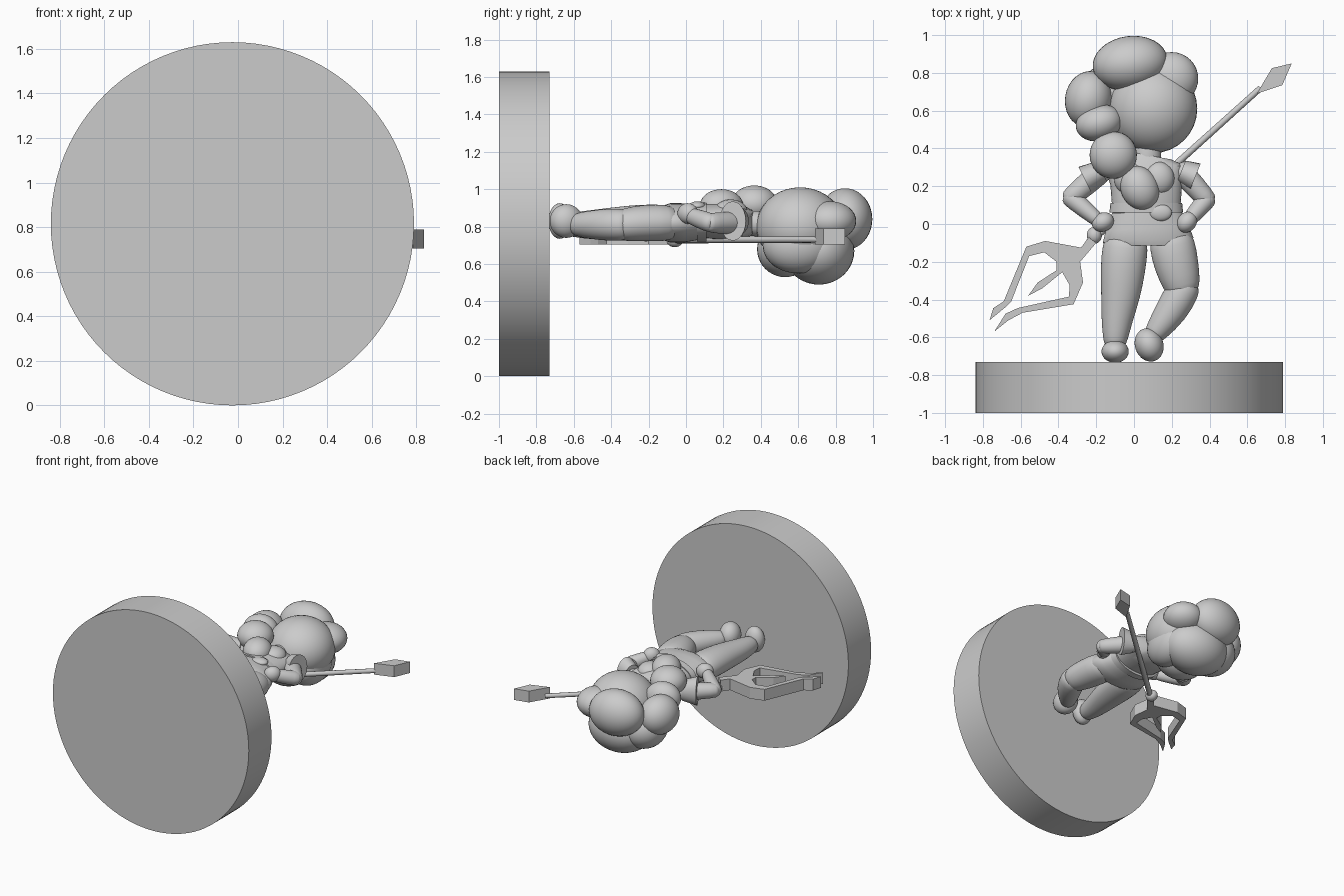
import bpy, bmesh, math
from mathutils import Vector, Matrix

cube = bpy.data.objects.get("Cube")
if cube:
    bpy.data.objects.remove(cube, do_unlink=True)

# Single plain material
grey = bpy.data.materials.new("plain grey")
grey.use_nodes = True
colour = (0.6, 0.6, 0.6, 1)
grey.diffuse_color = colour
grey.node_tree.nodes["Principled BSDF"].inputs["Base Color"].default_value = colour


def finish(name, bm, smooth=True, subdivide=0):
    """Turn a bmesh into a named object."""
    bmesh.ops.recalc_face_normals(bm, faces=bm.faces)
    mesh = bpy.data.meshes.new(name)
    bm.to_mesh(mesh)
    bm.free()
    mesh.materials.append(grey)
    if smooth:
        mesh.shade_smooth()
        mesh.set_sharp_from_angle(angle=math.radians(40))
    obj = bpy.data.objects.new(name, mesh)
    bpy.context.scene.collection.objects.link(obj)
    if subdivide:
        mod = obj.modifiers.new("Smooth surface", 'SUBSURF')
        mod.levels = mod.render_levels = subdivide
    return obj


def blob(name, centre, radii, turn=0):
    """Ellipsoid, turned in the plane of the figure."""
    bm = bmesh.new()
    bmesh.ops.create_uvsphere(bm, u_segments=32, v_segments=20, radius=1)
    place = Matrix.Translation(centre) @ Matrix.Rotation(math.radians(turn), 4, 'Z')
    bm.transform(place @ Matrix.Diagonal((*radii, 1)))
    return finish(name, bm)


def loft(name, stations, rounded=True, sides=20):
    """Skin elliptical rings (x, y, z, half width, half depth) along a path."""
    points = [Vector(s[:3]) for s in stations]
    rings = []
    last = len(points) - 1
    for i, s in enumerate(stations):
        along = (points[min(i + 1, last)] - points[max(i - 1, 0)]).normalized()
        across = Vector((-along.y, along.x, 0)).normalized()
        up = along.cross(across)
        caps = [(0, 1)]
        if rounded and i == 0:
            caps = [(-0.6, 0.4), (-0.4, 0.8), (0, 1)]
        elif rounded and i == last:
            caps = [(0, 1), (0.4, 0.8), (0.6, 0.4)]
        for shift, size in caps:
            rings.append((points[i] + along * shift * min(s[3], s[4]),
                          across * s[3] * size, up * s[4] * size))
    bm = bmesh.new()
    loops = []
    for centre, a, b in rings:
        angles = [math.tau * k / sides for k in range(sides)]
        loops.append([bm.verts.new(centre + a * math.cos(t) + b * math.sin(t))
                      for t in angles])
    for low, high in zip(loops, loops[1:]):
        for k in range(sides):
            n = (k + 1) % sides
            bm.faces.new((low[k], low[n], high[n], high[k]))
    bm.faces.new(loops[0])
    bm.faces.new(loops[-1])
    return finish(name, bm, subdivide=1 if rounded else 0)


def plate(name, outline, bottom, top):
    """Flat outline extruded along z."""
    bm = bmesh.new()
    face = bm.faces.new([bm.verts.new((x, y, bottom)) for x, y in outline])
    new = bmesh.ops.extrude_face_region(bm, geom=[face])["geom"]
    verts = [v for v in new if isinstance(v, bmesh.types.BMVert)]
    bmesh.ops.translate(bm, verts=verts, vec=(0, 0, top - bottom))
    return finish(name, bm, smooth=False)


# Round stand
bm = bmesh.new()
bmesh.ops.create_cone(bm, cap_ends=True, segments=96, radius1=0.815,
                      radius2=0.815, depth=0.27)
bm.transform(Matrix.Translation((-0.025, -0.865, 0.815)) @ Matrix.Rotation(math.pi / 2, 4, 'X'))
finish("round_stand", bm)

# Head and hair
blob("head", (0.1, 0.61, 0.8), (0.235, 0.235, 0.21))
blob("hair_top", (-0.02, 0.85, 0.84), (0.2, 0.145, 0.165), 8)
blob("hair_left", (0.2, 0.77, 0.83), (0.14, 0.14, 0.105))
blob("hair_right", (-0.24, 0.66, 0.81), (0.125, 0.15, 0.14), -10)
blob("hair_back_upper", (0.04, 0.71, 0.67), (0.24, 0.19, 0.18))
blob("hair_back_lower", (0.03, 0.53, 0.68), (0.19, 0.15, 0.15))
blob("hair_back_left", (0.18, 0.6, 0.7), (0.13, 0.19, 0.15))
blob("hair_back_right", (-0.13, 0.68, 0.7), (0.16, 0.17, 0.15))
blob("braid_upper", (-0.185, 0.535, 0.88), (0.125, 0.095, 0.11), 15)
blob("braid_middle", (-0.11, 0.365, 0.92), (0.125, 0.125, 0.1))
blob("braid_tip", (0.03, 0.19, 0.91), (0.1, 0.12, 0.09), 25)

# Torso, clothing and belt
loft("neck", [(0.07, 0.45, 0.81, 0.07, 0.07), (0.07, 0.32, 0.82, 0.08, 0.07)])
loft("torso", [(0.07, 0.365, 0.82, 0.13, 0.06), (0.06, 0.31, 0.82, 0.22, 0.09),
               (0.065, 0.21, 0.83, 0.19, 0.1), (0.065, 0.08, 0.83, 0.18, 0.09)],
     rounded=False, sides=32)
for side, x in (("right", -0.02), ("left", 0.13)):
    blob("bust_" + side, (x, 0.24, 0.88), (0.085, 0.09, 0.065))
loft("waist_band", [(0.065, 0.11, 0.825, 0.19, 0.105), (0.065, 0.06, 0.825, 0.195, 0.105)],
     rounded=False, sides=32)
loft("hips", [(0.065, 0.07, 0.825, 0.18, 0.095), (0.07, -0.02, 0.82, 0.22, 0.105),
              (0.075, -0.085, 0.82, 0.24, 0.105), (0.075, -0.115, 0.82, 0.225, 0.095)],
     rounded=False, sides=32)
blob("belt_buckle", (0.14, 0.06, 0.91), (0.06, 0.045, 0.025))

# Arms bent with hands on hips, under flared sleeves
arms = {
    "right": ((-0.17, 0.28), (-0.335, 0.14), (-0.19, 0.02), (-0.26, 0.235)),
    "left": ((0.25, 0.28), (0.385, 0.13), (0.29, 0.02), (0.325, 0.25)),
}
for side, (shoulder, elbow, wrist, cuff) in arms.items():
    loft("upper_arm_" + side, [(*shoulder, 0.82, 0.065, 0.065), (*elbow, 0.82, 0.055, 0.055)])
    loft("forearm_" + side, [(*elbow, 0.82, 0.055, 0.055), (*wrist, 0.86, 0.04, 0.045)])
    loft("sleeve_" + side, [(*shoulder, 0.83, 0.06, 0.075), (*cuff, 0.83, 0.075, 0.105)],
         rounded=False, sides=24)
    blob("hand_" + side, (wrist[0] + (0.025 if side == "right" else -0.01), 0.01, 0.87),
         (0.06, 0.05, 0.055), 25 if side == "right" else 50)

# Straight right leg
loft("leg_right", [(-0.045, -0.11, 0.82, 0.125, 0.1), (-0.06, -0.25, 0.82, 0.12, 0.1),
                   (-0.07, -0.38, 0.815, 0.105, 0.09), (-0.09, -0.5, 0.81, 0.085, 0.08),
                   (-0.1, -0.62, 0.81, 0.065, 0.065)])
blob("foot_right", (-0.1, -0.675, 0.83), (0.072, 0.06, 0.095))

# Bent left leg
loft("thigh_left", [(0.2, -0.1, 0.82, 0.125, 0.1), (0.225, -0.22, 0.82, 0.12, 0.1),
                    (0.255, -0.33, 0.81, 0.1, 0.09)])
loft("shin_left", [(0.265, -0.34, 0.81, 0.09, 0.09), (0.2, -0.46, 0.81, 0.09, 0.085),
                   (0.11, -0.58, 0.81, 0.06, 0.065)])
blob("foot_left", (0.08, -0.64, 0.83), (0.075, 0.09, 0.09), 20)

# Trident with a pointed butt, held behind the body
loft("trident_shaft", [(-0.24, -0.1, 0.73, 0.02, 0.02), (0.67, 0.72, 0.73, 0.016, 0.016)],
     rounded=False, sides=12)
blob("shaft_knob", (-0.21, -0.06, 0.73), (0.04, 0.045, 0.04))
plate("shaft_point", [(0.65, 0.69), (0.73, 0.825), (0.835, 0.85), (0.785, 0.735)], 0.705, 0.79)
plate("trident_head", [
    (-0.24, -0.07), (-0.28, -0.125), (-0.47, -0.09), (-0.57, -0.12),
    (-0.69, -0.41), (-0.745, -0.445), (-0.765, -0.51), (-0.68, -0.44), (-0.65, -0.41),
    (-0.555, -0.17), (-0.475, -0.15), (-0.41, -0.2), (-0.41, -0.245),
    (-0.51, -0.31), (-0.56, -0.38), (-0.485, -0.34), (-0.38, -0.255),
    (-0.34, -0.325), (-0.345, -0.385), (-0.615, -0.445), (-0.68, -0.475),
    (-0.74, -0.57), (-0.665, -0.51), (-0.59, -0.47), (-0.32, -0.425),
    (-0.27, -0.31), (-0.285, -0.2), (-0.2, -0.1)], 0.705, 0.79)
